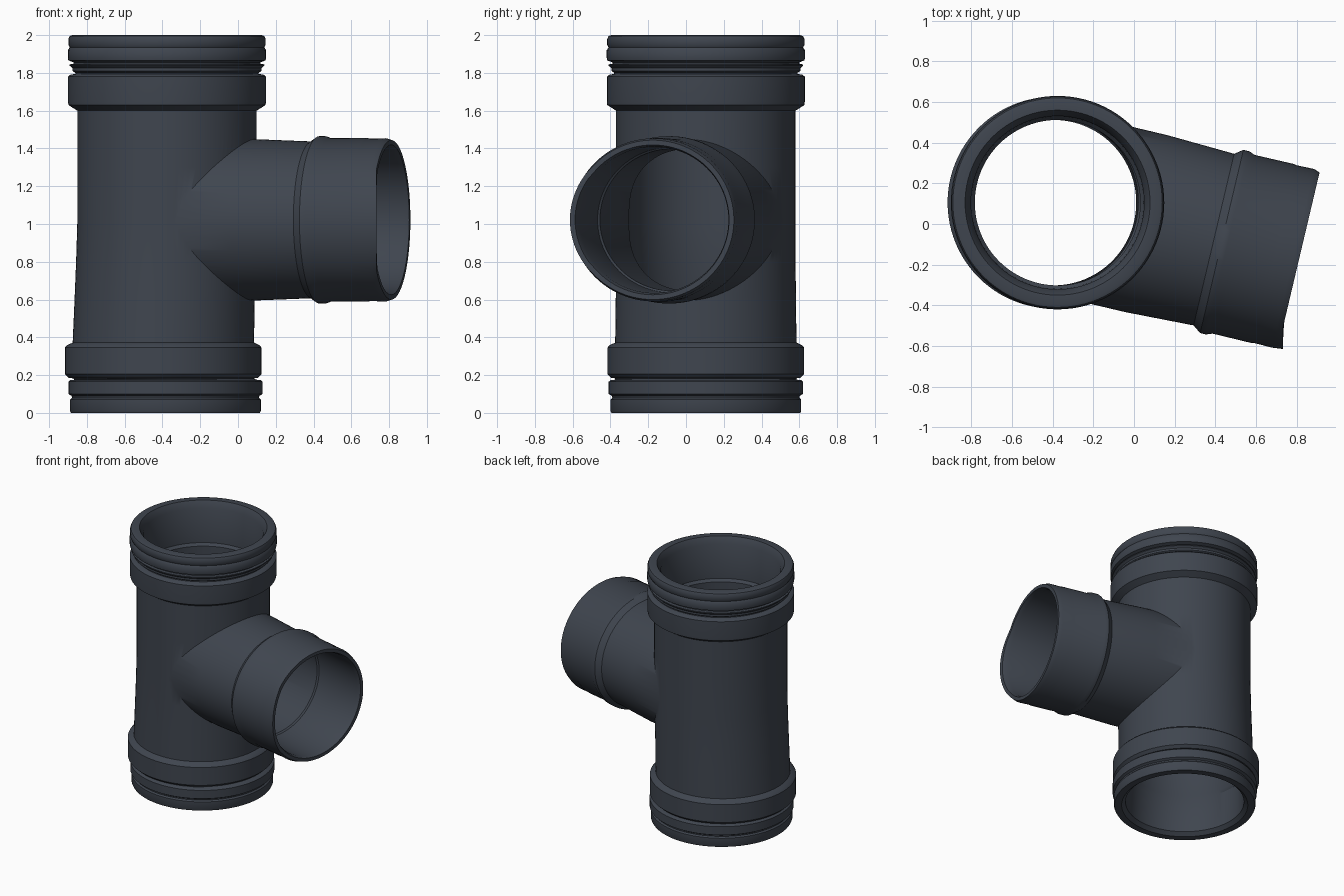
import bpy, bmesh, math

if "Cube" in bpy.data.objects:
    bpy.data.objects.remove(bpy.data.objects["Cube"], do_unlink=True)

SEGS = 96
YAW = math.radians(13.3)
AXIS_X, AXIS_Y, BRANCH_Z = -0.376, 0.105, 1.022

# One flat colour for the whole fitting
slate = bpy.data.materials.new("dark slate plastic")
slate.use_nodes = True
colour = (0.05, 0.06, 0.078, 1)
slate.diffuse_color = colour
slate.node_tree.nodes["Principled BSDF"].inputs["Base Color"].default_value = colour


def main_point(r, a, z):
    """Point on the upright pipe, which leans a little near its foot."""
    lean = 0.02 * min(max((1.0 - z) / 0.65, 0), 1) if z > 0.18 else 0.008
    return (AXIS_X - lean + r * math.cos(a), AXIS_Y + r * math.sin(a), z)


def branch_point(r, a, t):
    """Point on the slightly oval side branch, t along its axis."""
    u, v = 1.045 * r * math.cos(a), r * math.sin(a)
    if 1.2 < t < 1.3 and u < -0.34:      # lip pulled forward on one side
        t += (-0.34 - u) * 0.24
        u *= 1.01
    s, c = math.sin(YAW), math.cos(YAW)
    return (AXIS_X + t * c + u * s, AXIS_Y - t * s + u * c, BRANCH_Z + v)


def lathe(name, profile, place):
    """Closed solid from (radius, height) pairs, capped at both ends."""
    bm = bmesh.new()
    rings = [[bm.verts.new(place(r, 2 * math.pi * i / SEGS, h)) for i in range(SEGS)]
             for r, h in profile]
    for low, high in zip(rings, rings[1:]):
        for i in range(SEGS):
            j = (i + 1) % SEGS
            bm.faces.new((low[i], low[j], high[j], high[i]))
    for ring, h in ((rings[0], profile[0][1]), (rings[-1], profile[-1][1])):
        centre = bm.verts.new(place(0, 0, h))
        for i in range(SEGS):
            bm.faces.new((ring[i], ring[(i + 1) % SEGS], centre))
    bmesh.ops.recalc_face_normals(bm, faces=bm.faces)
    mesh = bpy.data.meshes.new(name)
    bm.to_mesh(mesh)
    bm.free()
    mesh.materials.append(slate)
    ob = bpy.data.objects.new(name, mesh)
    bpy.context.collection.objects.link(ob)
    return ob


def combine(target, other, operation):
    mod = target.modifiers.new(operation.lower(), "BOOLEAN")
    mod.object, mod.operation, mod.solver = other, operation, "EXACT"
    bpy.context.view_layer.objects.active = target
    bpy.ops.object.modifier_apply(modifier=mod.name)
    bpy.data.objects.remove(other, do_unlink=True)


# Upright pipe: foot rings, lower collar, body, upper collar, top rings
foot = [(0.5, 0), (0.505, 0.01), (0.505, 0.07), (0.495, 0.08), (0.497, 0.09),
        (0.514, 0.1), (0.514, 0.165), (0.505, 0.173), (0.48, 0.176), (0.48, 0.183)]
lower_collar = [(0.5, 0.185), (0.521, 0.205), (0.521, 0.345), (0.51, 0.358), (0.48, 0.372)]
body = [(0.477, 0.6), (0.475, 0.8), (0.475, 1.0), (0.475, 1.3), (0.475, 1.6)]
upper_collar = [(0.522, 1.63), (0.524, 1.65), (0.524, 1.78), (0.512, 1.79), (0.485, 1.795)]
top_rings = [(0.485, 1.8), (0.5, 1.81), (0.5, 1.825), (0.515, 1.838), (0.515, 1.845),
             (0.495, 1.848), (0.495, 1.856), (0.522, 1.866), (0.525, 1.88), (0.525, 1.92),
             (0.515, 1.935), (0.522, 1.948), (0.522, 1.98), (0.515, 1.995), (0.5, 2)]
pipe = lathe("pipe_tee", foot + lower_collar + body + upper_collar + top_rings, main_point)

# Side branch: taper, raised ridge, sleeve and lip
branch = lathe("side_branch",
               [(0.428, 0.05), (0.428, 0.45), (0.415, 0.79), (0.443, 0.83), (0.443, 0.86),
                (0.432, 0.89), (0.433, 1.09), (0.43, 1.1), (0.432, 1.19), (0.422, 1.22),
                (0.33, 1.22)], branch_point)
combine(pipe, branch, "UNION")

# Hollow bores with stepped sockets
main_bore = lathe("main_bore",
                  [(0.45, -0.1), (0.45, 0), (0.422, 0.025), (0.42, 0.3), (0.407, 0.32),
                   (0.407, 1.0), (0.407, 1.66), (0.424, 1.68), (0.426, 1.95),
                   (0.455, 2.0), (0.455, 2.1)], main_point)
combine(pipe, main_bore, "DIFFERENCE")
branch_bore = lathe("branch_bore",
                    [(0.375, 0.0), (0.375, 0.78), (0.385, 0.79), (0.387, 1.19),
                     (0.4, 1.23), (0.4, 1.4)], branch_point)
combine(pipe, branch_bore, "DIFFERENCE")

# Smooth walls, crisp steps
bpy.ops.object.select_all(action="DESELECT")
pipe.select_set(True)
bpy.context.view_layer.objects.active = pipe
bpy.ops.object.shade_smooth_by_angle(angle=math.radians(35))
